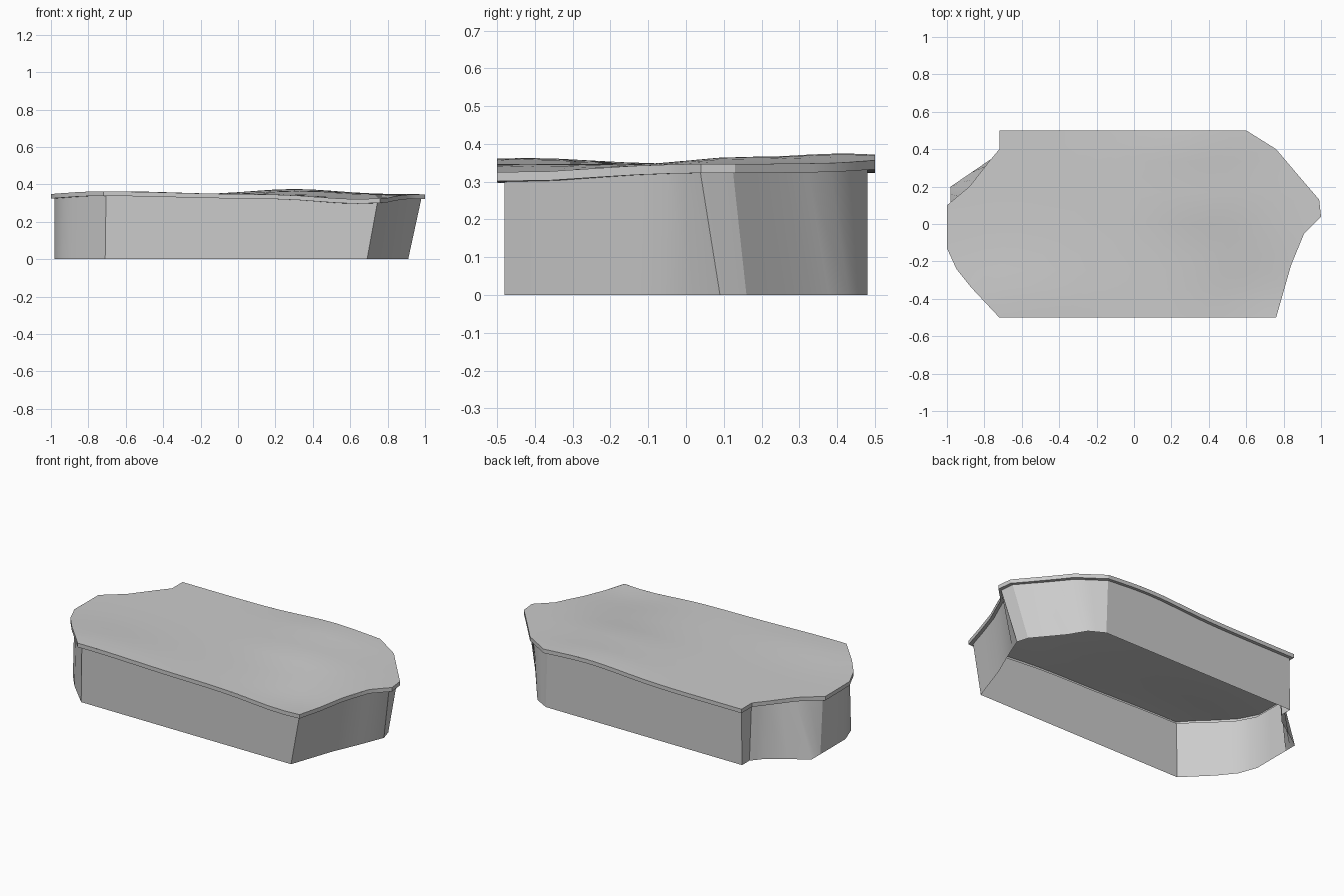
import bpy, bmesh
from math import exp
from mathutils import Vector

if "Cube" in bpy.data.objects:
    bpy.data.objects.remove(bpy.data.objects["Cube"])

RIM = 0.024  # depth of the lid edge

# Plan outline of the lid, and matching foot outline of the wall
lid = [(-.72, .5), (.6, .5), (.76, .4), (.87, .27), (.99, .13), (1, .04), (.91, -.05),
       (.84, -.22), (.76, -.5), (-.72, -.5), (-.87, -.34), (-.95, -.24), (-1, -.13),
       (-1, .1), (-.88, .2), (-.77, .34), (-.72, .4)]
foot = [(-.71, .48), (.6, .48), (.69, .43), (.75, .33), (.89, .16), (.91, .09), (.85, -.06),
        (.78, -.22), (.69, -.48), (-.71, -.48), (-.86, -.33), (-.94, -.23), (-.98, -.12),
        (-.98, .12), (-.98, .2), (-.76, .35), (-.71, .41)]

# Soft swells and dips: x, y, width x, width y, amount
swells = [(-.65, -.42, .3, .16, .016), (.3, .42, .22, .16, .028),
          (.64, -.42, .2, .2, -.028), (.35, .1, .2, .1, .014)]


def height(x, y):
    return .347 + sum(a * exp(-((x - cx) / sx) ** 2 / 2 - ((y - cy) / sy) ** 2 / 2)
                      for cx, cy, sx, sy, a in swells)


def resample(points):
    # Long front and back edges get extra points so they can follow the swells
    out = []
    for i, p in enumerate(points):
        a, b = Vector(p), Vector(points[(i + 1) % len(points)])
        n = 14 if i in (0, 8) else 2
        out += [a.lerp(b, k / n) for k in range(n)]
    return out


def add_ring(bm, pts, z):
    return [bm.verts.new((p.x, p.y, z(p))) for p in pts]


def bridge(bm, upper, lower):
    n = len(upper)
    for i in range(n):
        j = (i + 1) % n
        bm.faces.new((upper[i], upper[j], lower[j], lower[i]))


def finish(bm, name):
    me = bpy.data.meshes.new(name)
    bm.to_mesh(me)
    bm.free()
    ob = bpy.data.objects.new(name, me)
    bpy.context.collection.objects.link(ob)
    bpy.context.view_layer.objects.active = ob
    ob.select_set(True)
    bpy.ops.object.shade_smooth_by_angle(angle=.5)
    ob.select_set(False)
    return ob


outer = resample(lid)
inner = [Vector((p.x * .98, p.y * .96)) for p in outer]
top_z = lambda p: height(p.x, p.y)
under_z = lambda p: height(p.x, p.y) - RIM

# Undulating lid surface, sliced into a grid
bm = bmesh.new()
bm.faces.new(list(reversed(add_ring(bm, outer, lambda p: 0))))
for axis, count, span in ((0, 20, 1), (1, 12, .5)):
    for i in range(1, count):
        co, no = Vector((0, 0, 0)), Vector((0, 0, 0))
        co[axis], no[axis] = span * (2 * i / count - 1) + .0013, 1
        bmesh.ops.bisect_plane(bm, geom=bm.verts[:] + bm.edges[:] + bm.faces[:],
                               plane_co=co, plane_no=no, dist=1e-5)
for v in bm.verts:
    v.co.z = height(v.co.x, v.co.y)
bmesh.ops.triangulate(bm, faces=bm.faces[:])
finish(bm, "lid_surface")

# Lid edge and the narrow lip under it
bm = bmesh.new()
a, b, c = (add_ring(bm, outer, top_z), add_ring(bm, outer, under_z),
           add_ring(bm, inner, under_z))
bridge(bm, b, a)
bridge(bm, c, b)
bmesh.ops.recalc_face_normals(bm, faces=bm.faces[:])
finish(bm, "lid_rim")

# Open wall skirt, leaning inward at the right end
bm = bmesh.new()
bridge(bm, add_ring(bm, resample(foot), lambda p: 0), add_ring(bm, inner, under_z))
bmesh.ops.recalc_face_normals(bm, faces=bm.faces[:])
finish(bm, "side_wall")
